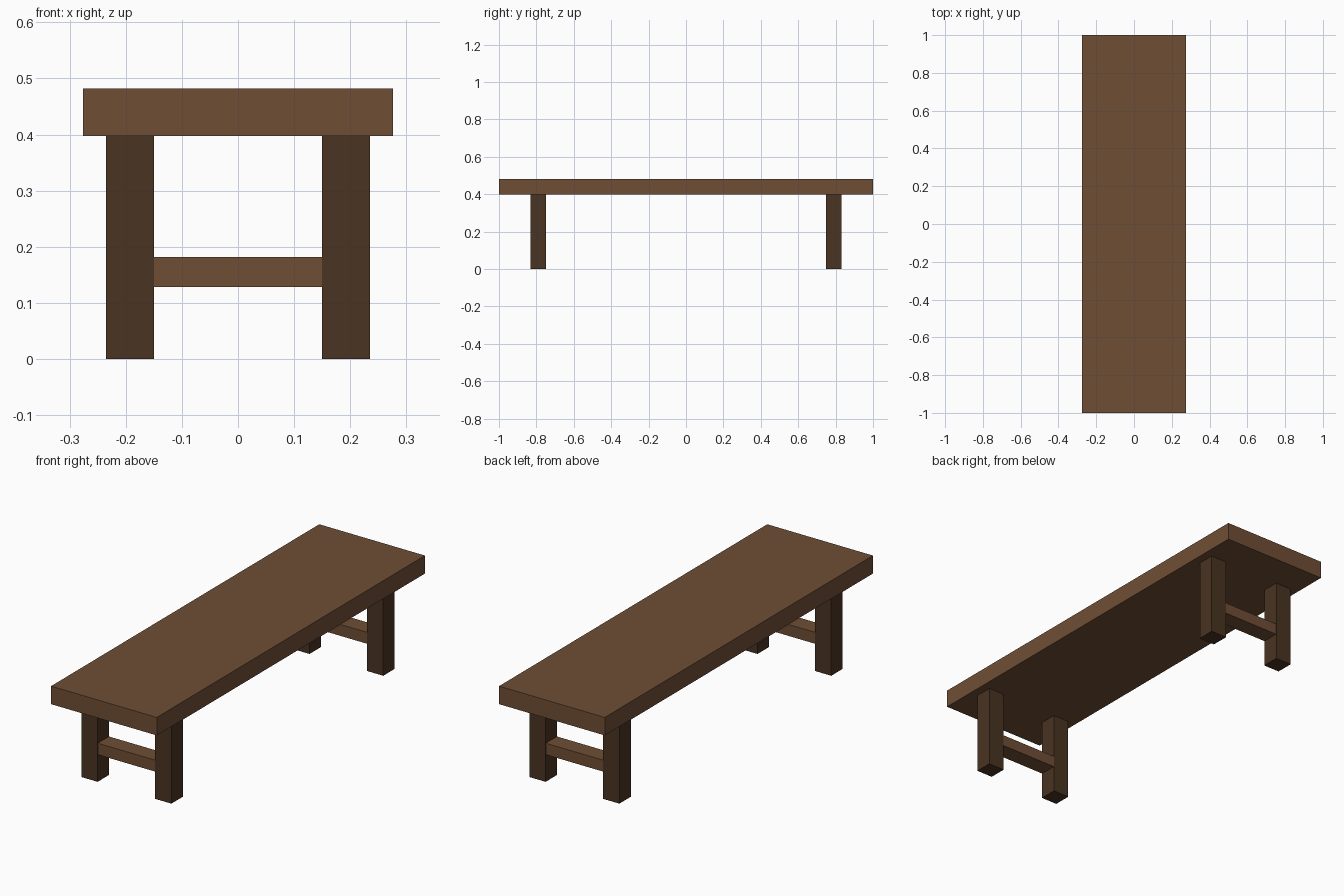
import bpy

cube = bpy.data.objects.get("Cube")
if cube:
    bpy.data.objects.remove(cube, do_unlink=True)


def make_material(name, rgb):
    mat = bpy.data.materials.new(name)
    mat.use_nodes = True
    colour = (*rgb, 1.0)
    mat.diffuse_color = colour
    mat.node_tree.nodes["Principled BSDF"].inputs["Base Color"].default_value = colour
    return mat


def box(name, centre, size, mat):
    bpy.ops.mesh.primitive_cube_add(size=1, location=centre)
    obj = bpy.context.object
    obj.name = name
    obj.scale = size
    bpy.ops.object.transform_apply(location=False, rotation=False, scale=True)
    obj.data.materials.append(mat)
    return obj


brown = make_material("brown wood", (0.159, 0.077, 0.036))
dark = make_material("dark brown wood", (0.068, 0.034, 0.016))

WIDTH, LENGTH, HEIGHT = 0.552, 2.0, 0.482
SLAB = 0.085            # slab thickness, also the leg thickness
LEG_X, LEG_Y = 0.1925, 0.79
leg_height = HEIGHT - SLAB

# Seat slab
box("seat", (0, 0, HEIGHT - SLAB / 2), (WIDTH, LENGTH, SLAB), brown)

# Each end has two square legs joined by a rail set into them
for end, sy in (("front", -1), ("back", 1)):
    for side, sx in (("left", 1), ("right", -1)):
        box(f"{end}_{side}_leg", (sx * LEG_X, sy * LEG_Y, leg_height / 2),
            (SLAB, SLAB, leg_height), dark)
    box(f"{end}_rail", (0, sy * LEG_Y, 0.155),
        (2 * LEG_X, SLAB - 0.002, 0.054), brown)
